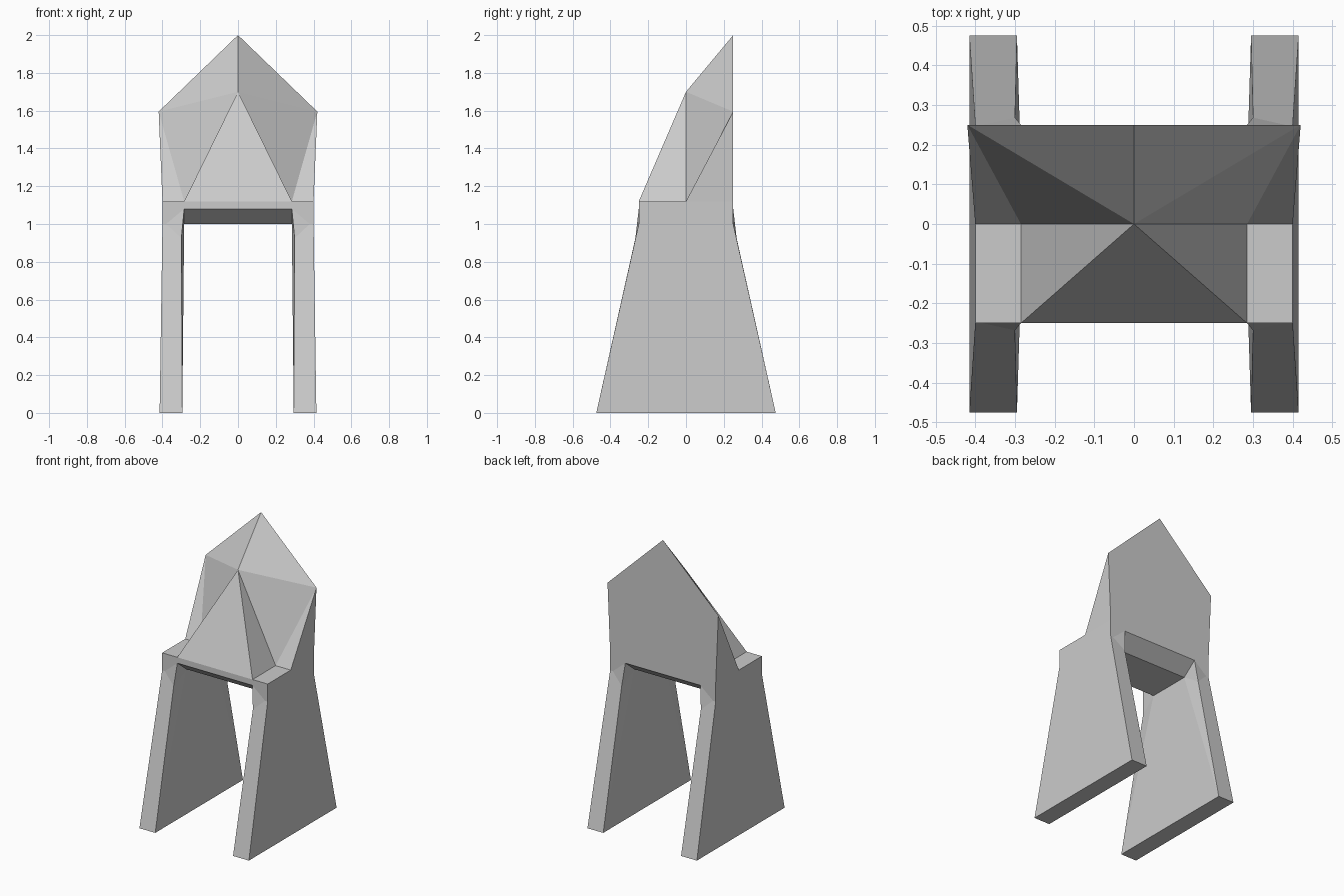
import bpy

if "Cube" in bpy.data.objects:
    bpy.data.objects.remove(bpy.data.objects["Cube"])

# Key corners of the right-hand half, shared by neighbouring parts
P = {
    # leg foot and the seam at y = 0
    "foot_in": (.295, -.475, 0), "foot_out": (.415, -.475, 0),
    "foot_in_mid": (.295, 0, 0), "foot_out_mid": (.415, 0, 0),
    "hip": (.40, -.25, 1.0), "hip_mid": (.40, 0, 1.0),
    # arm level
    "arm_out": (.40, -.25, 1.12), "arm_in": (.285, -.25, 1.12),
    "arm_out_mid": (.40, 0, 1.12), "arm_in_mid": (.285, 0, 1.12),
    # chamfered corner between leg and crossbeam
    "ch_top": (.285, -.25, 1.08), "ch_out": (.38, -.25, 1.0),
    "ch_low": (.30, -.268, .925), "ch_in": (.285, -.15, 1.0),
    "under_mid": (.285, 0, 1.0),
    # crossbeam centre section
    "beam_top0": (0, -.25, 1.12), "beam_face0": (0, -.25, 1.08),
    "beam_low0": (0, -.15, 1.0), "under0": (0, 0, 1.0),
    # crown
    "ridge": (0, 0, 1.70), "peak": (0, .25, 2.0), "shoulder": (.42, .25, 1.595),
    "back_out": (.40, .25, 1.12), "back0": (0, .25, 1.12),
}


def part(name, faces, mirror_y):
    """Build a part from named corners and mirror it across x (and y)."""
    faces = [f.split() for f in faces]
    names = list(dict.fromkeys(n for f in faces for n in f))
    mesh = bpy.data.meshes.new(name)
    mesh.from_pydata([P[n] for n in names], [],
                     [[names.index(n) for n in f] for f in faces])
    ob = bpy.data.objects.new(name, mesh)
    bpy.context.collection.objects.link(ob)
    m = ob.modifiers.new("Mirror", 'MIRROR')
    m.use_axis = (True, mirror_y, False)
    return ob


# Flared slab legs
part("side_legs", [
    "foot_in foot_out hip ch_out ch_low",
    "ch_out hip arm_out arm_in ch_top",
    "ch_top ch_in ch_low", "ch_top ch_low ch_out",
    "foot_in_mid foot_in ch_in under_mid", "foot_in ch_low ch_in",
    "foot_out foot_out_mid hip_mid hip",
    "hip hip_mid arm_out_mid arm_out",
    "foot_in foot_in_mid foot_out_mid foot_out",
], True)

# Beam joining the legs, with bevelled underside
part("crossbeam", [
    "beam_face0 ch_top arm_in beam_top0",
    "beam_low0 ch_in ch_top beam_face0",
    "beam_low0 under0 under_mid ch_in",
], True)

# Flat ledges at the front
part("front_ledges", ["arm_in arm_out arm_out_mid arm_in_mid"], False)

# Faceted, pointed upper body
part("crown", [
    "beam_top0 arm_in ridge",
    "arm_in arm_in_mid ridge",
    "arm_in_mid shoulder ridge",
    "arm_in_mid arm_out_mid shoulder",
    "arm_out_mid back_out shoulder",
    "ridge shoulder peak",
    "back_out back0 peak shoulder",
], False)
